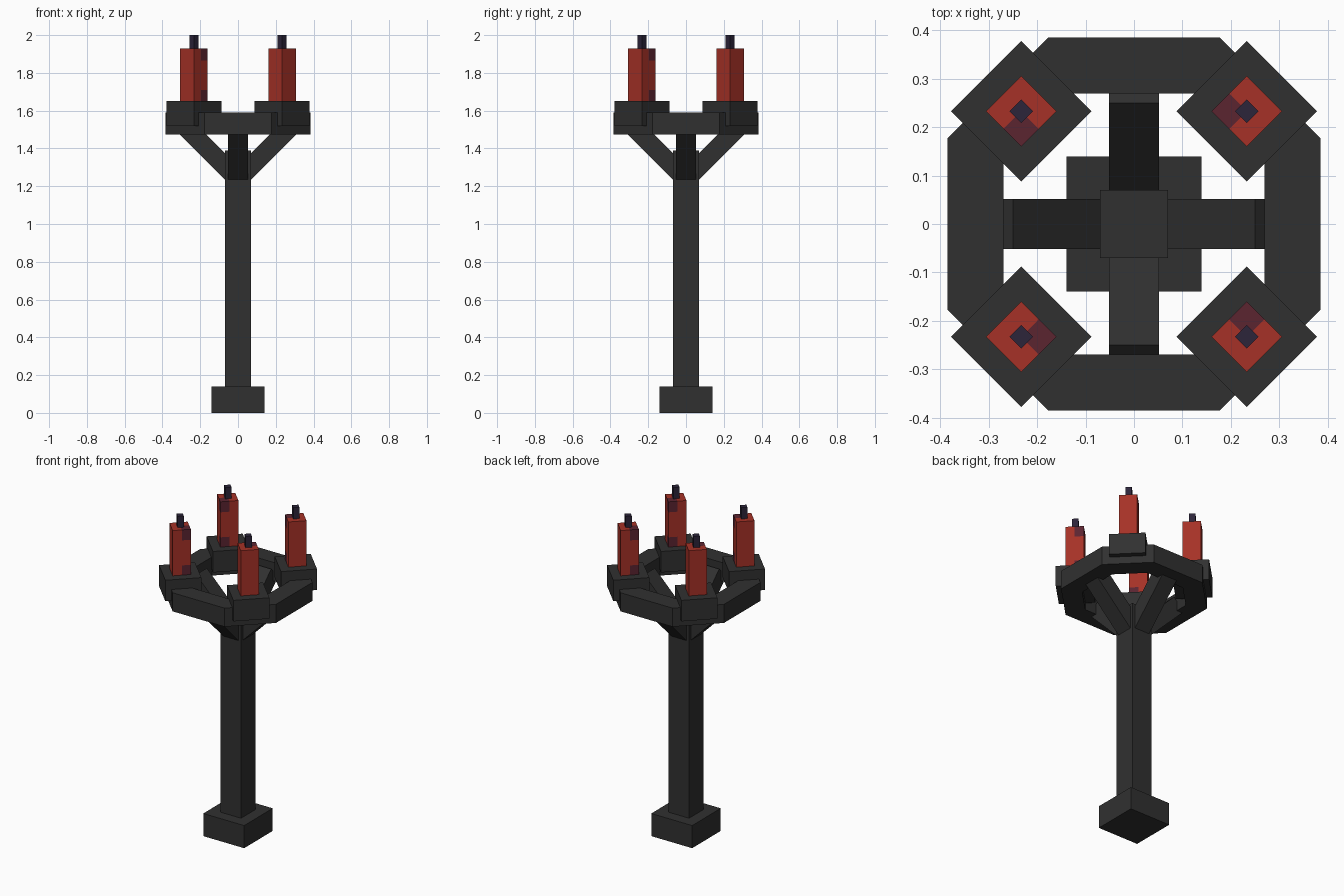
import bpy, bmesh, math
from mathutils import Matrix, Vector

if "Cube" in bpy.data.objects:
    bpy.data.objects.remove(bpy.data.objects["Cube"])


def material(name, rgb):
    m = bpy.data.materials.new(name)
    m.diffuse_color = (*rgb, 1)
    m.use_nodes = True
    m.node_tree.nodes["Principled BSDF"].inputs["Base Color"].default_value = m.diffuse_color
    return m


IRON = material("dark_iron", (0.030, 0.030, 0.030))
RED = material("red_wax", (0.38, 0.031, 0.020))
PLUM = material("plum_wax", (0.105, 0.018, 0.030))
WICK = material("wick_purple", (0.025, 0.018, 0.042))


def finish(name, bm, *mats):
    bmesh.ops.recalc_face_normals(bm, faces=bm.faces[:])
    mesh = bpy.data.meshes.new(name)
    bm.to_mesh(mesh)
    bm.free()
    for m in mats:
        mesh.materials.append(m)
    ob = bpy.data.objects.new(name, mesh)
    bpy.context.collection.objects.link(ob)
    return ob


def box_mesh(size, centre):
    bm = bmesh.new()
    bmesh.ops.create_cube(bm, size=1)
    bmesh.ops.scale(bm, vec=size, verts=bm.verts)
    bmesh.ops.translate(bm, vec=centre, verts=bm.verts)
    return bm


def box(name, width, z0, z1, mat):
    return finish(name, box_mesh((width, width, z1 - z0), (0, 0, (z0 + z1) / 2)), mat)


# Base block and post
box("base", 0.28, 0, 0.14, IRON)
box("post", 0.14, 0.14, 1.39, IRON)

# Four sloping struts under the ring
for i in range(4):
    strut = finish(f"strut_{i + 1}", box_mesh((0.354, 0.104, 0.1), (0, 0, 0)), IRON)
    strut.matrix_world = (Matrix.Rotation(i * math.pi / 2, 4, 'Z')
                          @ Matrix.Translation((0.16, 0, 1.396))
                          @ Matrix.Rotation(-math.pi / 4, 4, 'Y'))


# Eight-sided ring
def octagon(bm, flat, half, z):
    pts = []
    for i in range(4):
        turn = Matrix.Rotation(i * math.pi / 2, 3, 'Z')
        pts += [bm.verts.new(turn @ Vector((flat, s * half, z))) for s in (-1, 1)]
    return pts


bm = bmesh.new()
loops = [octagon(bm, f, h, z) for f, h, z in
         ((0.385, 0.178, 1.475), (0.385, 0.178, 1.59), (0.27, 0.13, 1.59), (0.27, 0.13, 1.475))]
for a, b in zip(loops, loops[1:] + loops[:1]):
    for j in range(8):
        k = (j + 1) % 8
        bm.faces.new((a[j], a[k], b[k], b[j]))
finish("ring", bm, IRON)


# Candle with plum patches wrapping one corner at its top and bottom
def candle(name):
    bm = box_mesh((0.103, 0.103, 0.28), (0, 0, 1.79))
    for co, no in (((0, 0, 0), (1, 0, 0)), ((0, 0, 0), (0, 1, 0)),
                   ((0, 0, 1.865), (0, 0, 1)), ((0, 0, 1.71), (0, 0, 1))):
        bmesh.ops.bisect_plane(bm, geom=bm.verts[:] + bm.edges[:] + bm.faces[:],
                               plane_co=co, plane_no=no)
    for f in bm.faces:
        c = f.calc_center_median()
        f.material_index = int(c.x > 0.01 and c.y < -0.01 and not 1.71 < c.z < 1.865)
    return finish(name, bm, RED, PLUM)


# Holder, candle and wick on each diagonal
for i in range(4):
    n = i + 1
    turn = i * math.pi / 2
    place = (Matrix.Rotation(turn, 4, 'Z') @ Matrix.Translation((-0.233, -0.233, 0))
             @ Matrix.Rotation(math.pi / 4, 4, 'Z'))
    for ob in (box(f"holder_{n}", 0.205, 1.52, 1.65, IRON),
               candle(f"candle_{n}"),
               box(f"wick_{n}", 0.035, 1.93, 2.0, WICK)):
        ob.matrix_world = place
